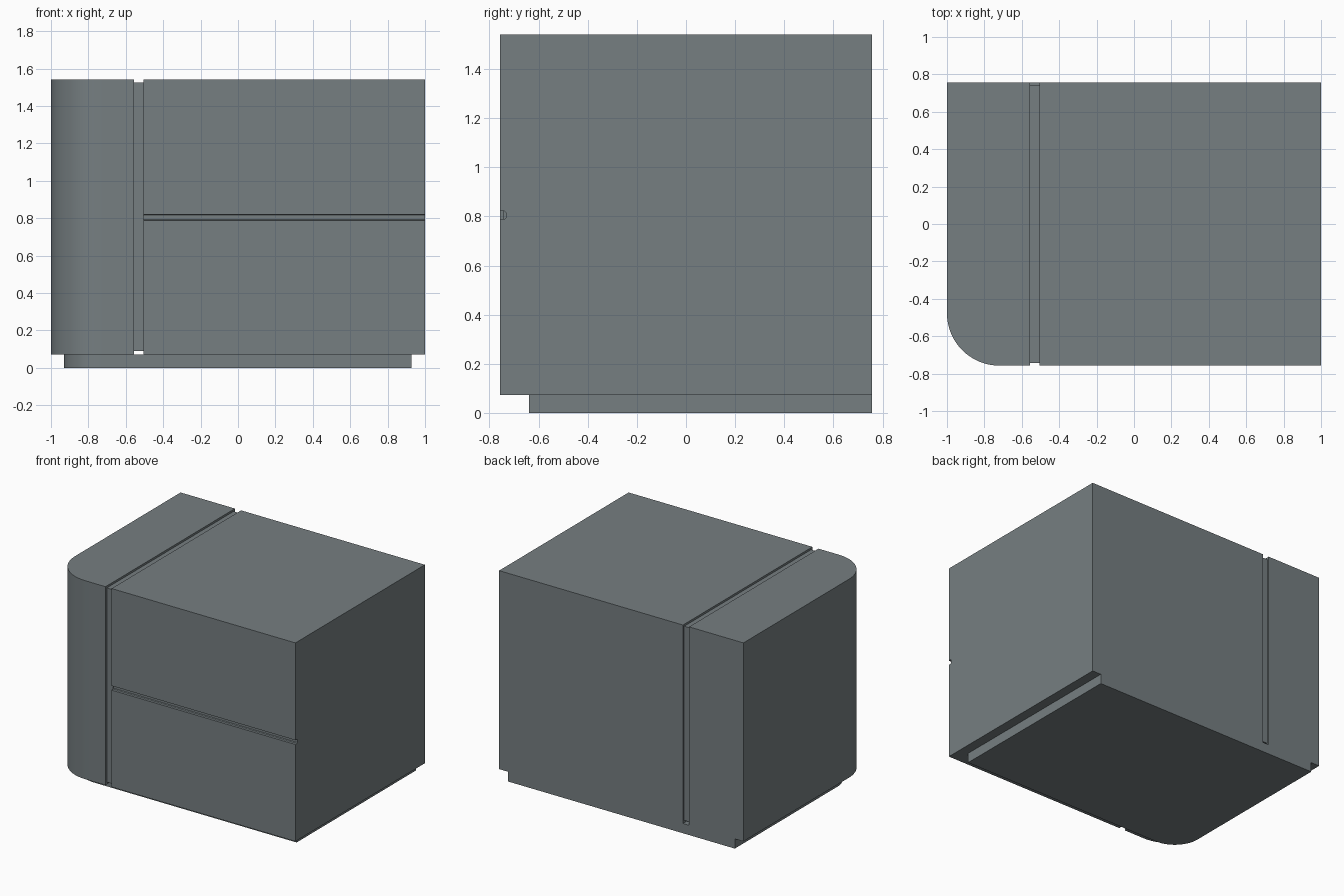
import bpy, bmesh, math
from mathutils import Vector

if "Cube" in bpy.data.objects:
    bpy.data.objects.remove(bpy.data.objects["Cube"])

X, Y = 1.0, 0.757            # half width, half depth
Z0, Z1 = 0.072, 1.541        # cabinet bottom and top
GAP_L, GAP_R = -0.555, -0.505

grey = bpy.data.materials.new("slate grey")
grey.diffuse_color = (0.18, 0.21, 0.22, 1)
grey.use_nodes = True
grey.node_tree.nodes["Principled BSDF"].inputs["Base Color"].default_value = grey.diffuse_color


def prism(name, points, direction, smooth=False):
    """Extrude a closed planar outline into a solid."""
    bm = bmesh.new()
    face = bm.faces.new([bm.verts.new(p) for p in points])
    top = bmesh.ops.extrude_face_region(bm, geom=[face])
    verts = [g for g in top["geom"] if isinstance(g, bmesh.types.BMVert)]
    bmesh.ops.translate(bm, verts=verts, vec=Vector(direction))
    bmesh.ops.recalc_face_normals(bm, faces=bm.faces)
    mesh = bpy.data.meshes.new(name)
    bm.to_mesh(mesh)
    bm.free()
    mesh.materials.append(grey)
    obj = bpy.data.objects.new(name, mesh)
    bpy.context.collection.objects.link(obj)
    if smooth:
        bpy.ops.object.select_all(action='DESELECT')
        obj.select_set(True)
        bpy.context.view_layer.objects.active = obj
        bpy.ops.object.shade_smooth_by_angle(angle=math.radians(30))
    return obj


def rounded_plan(x0, x1, y0, y1, r, z, steps=20):
    """Rectangle outline with a rounded front left corner."""
    pts = [(x1, y0, z), (x1, y1, z), (x0, y1, z)]
    for i in range(steps + 1):
        a = math.pi + i / steps * math.pi / 2
        pts.append((x0 + r + r * math.cos(a), y0 + r + r * math.sin(a), z))
    return pts


# Recessed base
prism("plinth", rounded_plan(-0.93, 0.928, -0.64, Y, 0.2, 0), (0, 0, Z0), True)

# Narrow left column with the rounded corner
prism("rounded_end", rounded_plan(-X, GAP_L, -Y, Y, 0.28, Z0), (0, 0, Z1 - Z0), True)

# Main cabinet, with the drawer groove cut across its front
g0, g1, gy, c = 0.789, 0.821, -0.733, 0.005
profile = [(-Y, Z0), (Y, Z0), (Y, Z1), (-Y, Z1),
           (-Y, g1), (gy - c, g1), (gy, g1 - c), (gy, g0 + c), (gy - c, g0), (-Y, g0)]
prism("main_cabinet", [(GAP_R, y, z) for y, z in profile], (X - GAP_R, 0, 0))

# Slightly recessed strip between the two bodies
strip = [(-0.742, 0.089), (0.742, 0.089), (0.742, 1.526), (-0.742, 1.526)]
prism("recessed_strip", [(GAP_L, y, z) for y, z in strip], (GAP_R - GAP_L, 0, 0))
